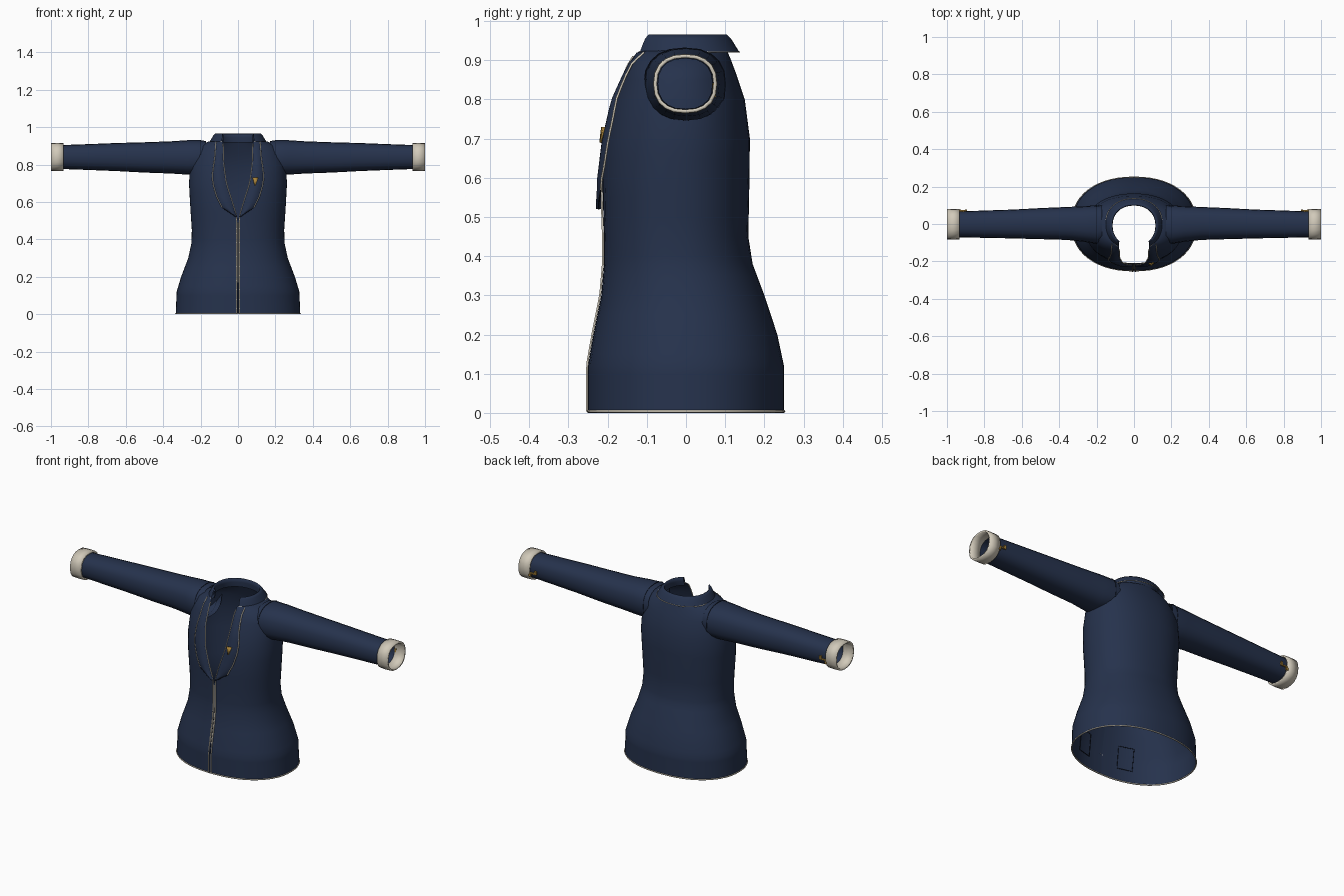
import bpy, math
from mathutils import Vector

if "Cube" in bpy.data.objects:
    bpy.data.objects.remove(bpy.data.objects["Cube"])


def material(name, rgb):
    m = bpy.data.materials.new(name)
    m.use_nodes = True
    m.diffuse_color = (*rgb, 1)
    node = m.node_tree.nodes["Principled BSDF"]
    node.inputs["Base Color"].default_value = (*rgb, 1)
    node.inputs["Roughness"].default_value = 0.8
    return m


NAVY = material("navy cloth", (0.019, 0.032, 0.073))
DARK = material("dark navy seam", (0.007, 0.011, 0.025))
CREAM = material("cream trim", (0.64, 0.59, 0.49))
GOLD = material("gold metal", (0.40, 0.23, 0.04))


def lerp_table(table, t):
    """Interpolate the columns of a table keyed by its first column."""
    if t <= table[0][0]:
        return table[0][1:]
    for a, b in zip(table, table[1:]):
        if t <= b[0]:
            k = (t - a[0]) / (b[0] - a[0])
            return [p + (q - p) * k for p, q in zip(a[1:], b[1:])]
    return table[-1][1:]


def sheet(name, rows, mat, closed=False, flip=False, thick=0, angle=50):
    """Surface through equal rows of points."""
    n = len(rows[0])
    faces = []
    for i in range(len(rows) - 1):
        for j in range(n if closed else n - 1):
            k = (j + 1) % n
            f = (i * n + j, i * n + k, (i + 1) * n + k, (i + 1) * n + j)
            faces.append(f[::-1] if flip else f)
    me = bpy.data.meshes.new(name)
    me.from_pydata([p for r in rows for p in r], [], faces)
    me.materials.append(mat)
    ob = bpy.data.objects.new(name, me)
    bpy.context.collection.objects.link(ob)
    bpy.ops.object.select_all(action="DESELECT")
    ob.select_set(True)
    bpy.context.view_layer.objects.active = ob
    bpy.ops.object.shade_smooth_by_angle(angle=math.radians(angle))
    if thick:
        mod = ob.modifiers.new("thickness", "SOLIDIFY")
        mod.thickness = thick
        mod.offset = -1
    return ob


def piping(name, points, radius=0.003, mat=CREAM, cyclic=False):
    cu = bpy.data.curves.new(name, "CURVE")
    cu.dimensions = "3D"
    cu.bevel_depth = radius
    cu.bevel_resolution = 1
    sp = cu.splines.new("POLY")
    sp.points.add(len(points) - 1)
    for p, q in zip(sp.points, points):
        p.co = (*q, 1)
    sp.use_cyclic_u = cyclic
    cu.materials.append(mat)
    ob = bpy.data.objects.new(name, cu)
    bpy.context.collection.objects.link(ob)


def steps(a, b, n):
    return [a + (b - a) * i / n for i in range(n + 1)]


# Body shape by height: half width, front y, back y
BODY = [(0, .333, -.25, .25), (.12, .328, -.25, .25), (.2, .304, -.236, .233),
        (.3, .266, -.216, .2), (.38, .249, -.209, .17), (.45, .247, -.209, .159),
        (.6, .257, -.214, .162), (.7, .262, -.207, .163), (.8, .255, -.185, .15),
        (.86, .237, -.163, .13), (.9, .208, -.147, .115), (.922, .16, -.133, .106),
        (.93, .12, -.12, .1)]
# Half width of the front opening by height
OPENING = [(.5, 0), (.6, .03), (.7, .062), (.8, .076), (.93, .08)]
LAPEL = [(.52, .012), (.57, .085), (.63, .115), (.7, .135), (.76, .136), (.83, .125), (.92, .118)]
POWER = 2.2


def super_point(a, rx, ry, p):
    c, s = math.cos(a), math.sin(a)
    return (rx * math.copysign(abs(c) ** (2 / p), c), ry * math.copysign(abs(s) ** (2 / p), s))


def front_y(x, z, out=0.0):
    rx, f, b = lerp_table(BODY, z)
    c, d = (f + b) / 2, (b - f) / 2
    return c - d * max(0, 1 - abs(x / rx) ** POWER) ** (1 / POWER) - out


def open_ring(rx, f, b, z, gap, n=56):
    """Ring round the body that starts and ends at the front opening."""
    start = math.asin(min(1, (gap / rx) ** (POWER / 2)))
    ring = []
    for t in steps(start, 2 * math.pi - start, n):
        x, y = super_point(t - math.pi / 2, rx, (b - f) / 2, POWER)
        ring.append((x, (f + b) / 2 + y, z))
    return ring


# Body
heights = sorted(set(steps(0, .9, 18) + [.86, .915, .922, .93, .12, .38]))
rows = [open_ring(*lerp_table(BODY, z), z, lerp_table(OPENING, z)[0]) for z in heights]
sheet("body", rows, NAVY)
piping("hem_piping", [(x, y, .004) for x, y, z in rows[0][:-1]], .0035, cyclic=True)

# Folded collar: up inside, over the top, down outside
FOLD = [(.118, -.12, .1, .918), (.114, -.115, .098, .945), (.116, -.114, .099, .963),
        (.122, -.119, .104, .966), (.132, -.126, .115, .955), (.143, -.132, .126, .937),
        (.152, -.137, .136, .921)]
collar = [open_ring(rx, f, b, z, .076 + .01 * i / 6) for i, (rx, f, b, z) in enumerate(FOLD)]
sheet("collar", collar, NAVY, angle=80)
piping("collar_piping", collar[-1], .002)

# Zip down the closed front
sheet("zip_tape", [[(x, front_y(x, z, .003), z) for x in (-.007, 0, .007)]
                   for z in steps(.17, .49, 10)], CREAM)
piping("zip_seam", [(0, front_y(0, z, .003), z) for z in steps(.005, .49, 16)], .0018, DARK)

SLEEVE = [(.17, 0, .098, .84, .085), (.2, -.003, .103, .838, .092),
          (.27, 0, .095, .838, .092), (.36, .003, .088, .838, .086),
          (.5, .002, .083, .838, .081), (.65, 0, .077, .84, .075),
          (.8, -.001, .073, .84, .069), (.94, -.002, .069, .84, .064)]


def sleeve_ring(side, x, cy, ry, cz, rz, n=20):
    ring = []
    for i in range(n):
        y, z = super_point(2 * math.pi * i / n, ry, rz, 2.4)
        ring.append((side * x, cy + y, cz + z))
    return ring


def slab(name, center, size, mat):
    bpy.ops.mesh.primitive_cube_add(size=1, location=center)
    ob = bpy.context.object
    ob.name = name
    ob.scale = size
    ob.data.materials.append(mat)
    return ob


for side, label in ((1, "left"), (-1, "right")):
    mirrored = side < 0
    # Sleeve and cuff
    sheet(label + "_sleeve", [sleeve_ring(side, *s) for s in SLEEVE], NAVY, True, not mirrored)
    cuff = [sleeve_ring(side, x, -.002, r, .84, r - .006) for x, r in ((.933, .072), (.965, .073), (1, .072))]
    sheet(label + "_cuff", cuff, CREAM, True, not mirrored, .009)

    # Gold fastening on the back of the cuff
    slab(label + "_cuff_bar", (side * .92, .072, .825), (.055, .008, .007), GOLD)
    for dx, dz in ((-.022, .01), (.012, -.012), (.022, .01)):
        slab(label + "_cuff_stud", (side * (.92 + dx), .072, .825 + dz), (.012, .009, .014), GOLD)

    # Front edge piping along the zip and the neck opening
    edge = []
    for z in steps(.004, .91, 36):
        x = max(.008, lerp_table(OPENING, z)[0])
        edge.append((side * x, front_y(x, z, .003), z))
    piping(label + "_front_piping", edge, .0028)

    # Lapel turned back over the chest
    rows = []
    for z in [.52, .545] + steps(.57, .92, 12):
        a, b = lerp_table(OPENING, z)[0], lerp_table(LAPEL, z)[0]
        row = []
        for t in steps(0, 1, 5):
            x = a + (b - a) * t
            lift = .003 + .015 * math.sin(math.pi * min(1, t * .8)) * min(1, (.94 - z) / .15)
            row.append((side * x, front_y(x, z, lift), z))
        rows.append(row)
    sheet(label + "_lapel", rows, NAVY, False, mirrored, angle=70)
    piping(label + "_lapel_piping", [r[-1] for r in rows[2:]], .003)
    piping(label + "_lapel_lower_edge", [r[-1] for r in rows[:3]], .002, DARK)

    # Seam where the sleeve meets the shoulder
    ring = sleeve_ring(side, .2, -.003, .104, .838, .093)
    piping(label + "_shoulder_seam", ring, .0015, DARK, True)

    # Inside pocket with dark outline
    lo, hi, base, top = .09, .17, .07, .19
    sheet(label + "_inner_pocket", [[(side * x, front_y(x, z, -.004), z) for x in steps(lo, hi, 4)]
                                    for z in steps(base, top, 5)], NAVY, False, not mirrored)
    outline = [(lo, base), (hi, base), (hi, top), (lo, top)]
    piping(label + "_pocket_outline", [(side * x, front_y(x, z, -.005), z) for x, z in outline],
           .002, DARK, True)

# Small triangular pin on the left lapel
corners = [Vector((x, 0, z)) for x, z in ((.078, .73), (.108, .73), (.09, .69))]
for c in corners:
    c.y = front_y(c.x, c.z, .022)
sheet("lapel_pin", [[corners[0], corners[1]], [corners[2], corners[2] + Vector((.004, 0, 0))]],
      GOLD, False, True, .006)
